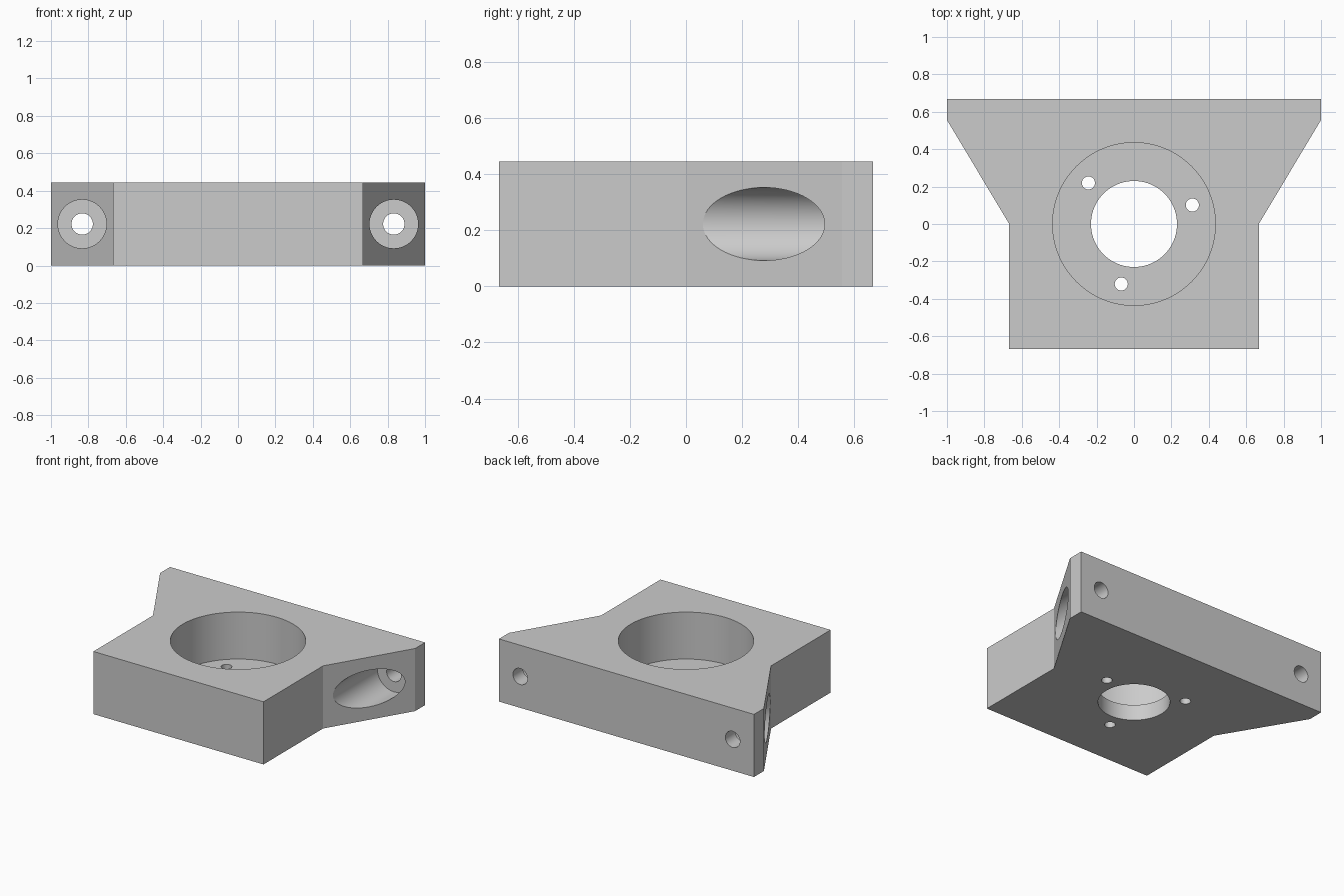
import bpy
import bmesh
import math
from mathutils import Matrix, Vector

if "Cube" in bpy.data.objects:
    bpy.data.objects.remove(bpy.data.objects["Cube"], do_unlink=True)

HEIGHT = 0.444
HALF_DEPTH = 0.667

grey = bpy.data.materials.new("plain_grey")
grey.use_nodes = True
colour = (0.6, 0.6, 0.6, 1)
grey.diffuse_color = colour
grey.node_tree.nodes["Principled BSDF"].inputs["Base Color"].default_value = colour


def add_object(name, bm):
    bmesh.ops.recalc_face_normals(bm, faces=bm.faces)
    mesh = bpy.data.meshes.new(name)
    bm.to_mesh(mesh)
    bm.free()
    mesh.materials.append(grey)
    obj = bpy.data.objects.new(name, mesh)
    bpy.context.collection.objects.link(obj)
    return obj


def drill(body, name, radius, start, end, sides=64):
    """Cut a round hole between two points, then discard the cutter."""
    start, end = Vector(start), Vector(end)
    axis = end - start
    turn = axis.to_track_quat("Z", "Y").to_matrix().to_4x4()
    bm = bmesh.new()
    bmesh.ops.create_cone(bm, cap_ends=True, segments=sides, radius1=radius,
                          radius2=radius, depth=axis.length,
                          matrix=Matrix.Translation((start + end) / 2) @ turn)
    cutter = add_object(name, bm)
    cutter.hide_render = True
    mod = body.modifiers.new(name, "BOOLEAN")
    mod.operation = "DIFFERENCE"
    mod.solver = "EXACT"
    mod.object = cutter
    bpy.ops.object.modifier_apply(modifier=mod.name)
    bpy.data.objects.remove(cutter, do_unlink=True)


# Block with flared mounting ears, extruded from a mirrored outline
half = [(HALF_DEPTH, -HALF_DEPTH), (HALF_DEPTH, 0), (1, 0.556), (1, HALF_DEPTH)]
outline = half + [(-x, y) for x, y in reversed(half)]
bm = bmesh.new()
base = bm.faces.new([bm.verts.new((x, y, 0)) for x, y in outline])
top = bmesh.ops.extrude_face_region(bm, geom=[base])
bmesh.ops.translate(bm, vec=(0, 0, HEIGHT),
                    verts=[v for v in top["geom"] if isinstance(v, bmesh.types.BMVert)])
block = add_object("mounting_block", bm)
bpy.context.view_layer.objects.active = block
block.select_set(True)

# Round pocket with a smaller opening through its floor
drill(block, "pocket", 0.435, (0, 0, 0.111), (0, 0, 1), 96)
drill(block, "centre_opening", 0.23, (0, 0, -1), (0, 0, 0.3), 96)

# Three screw holes around the opening
for i in range(3):
    a = math.radians(18 + 120 * i)
    x, y = 0.328 * math.cos(a), 0.328 * math.sin(a)
    drill(block, "floor_screw_hole", 0.035, (x, y, -1), (x, y, 0.3), 32)

# Counterbored bolt holes through both ears
for side in (-1, 1):
    x, z = side * 0.833, HEIGHT / 2
    drill(block, "ear_counterbore", 0.13, (x, -0.2, z), (x, 0.556, z))
    drill(block, "ear_bolt_hole", 0.057, (x, 0.4, z), (x, 1, z), 48)

# Smooth bores, crisp edges
bpy.ops.object.shade_smooth_by_angle(angle=math.radians(20))
